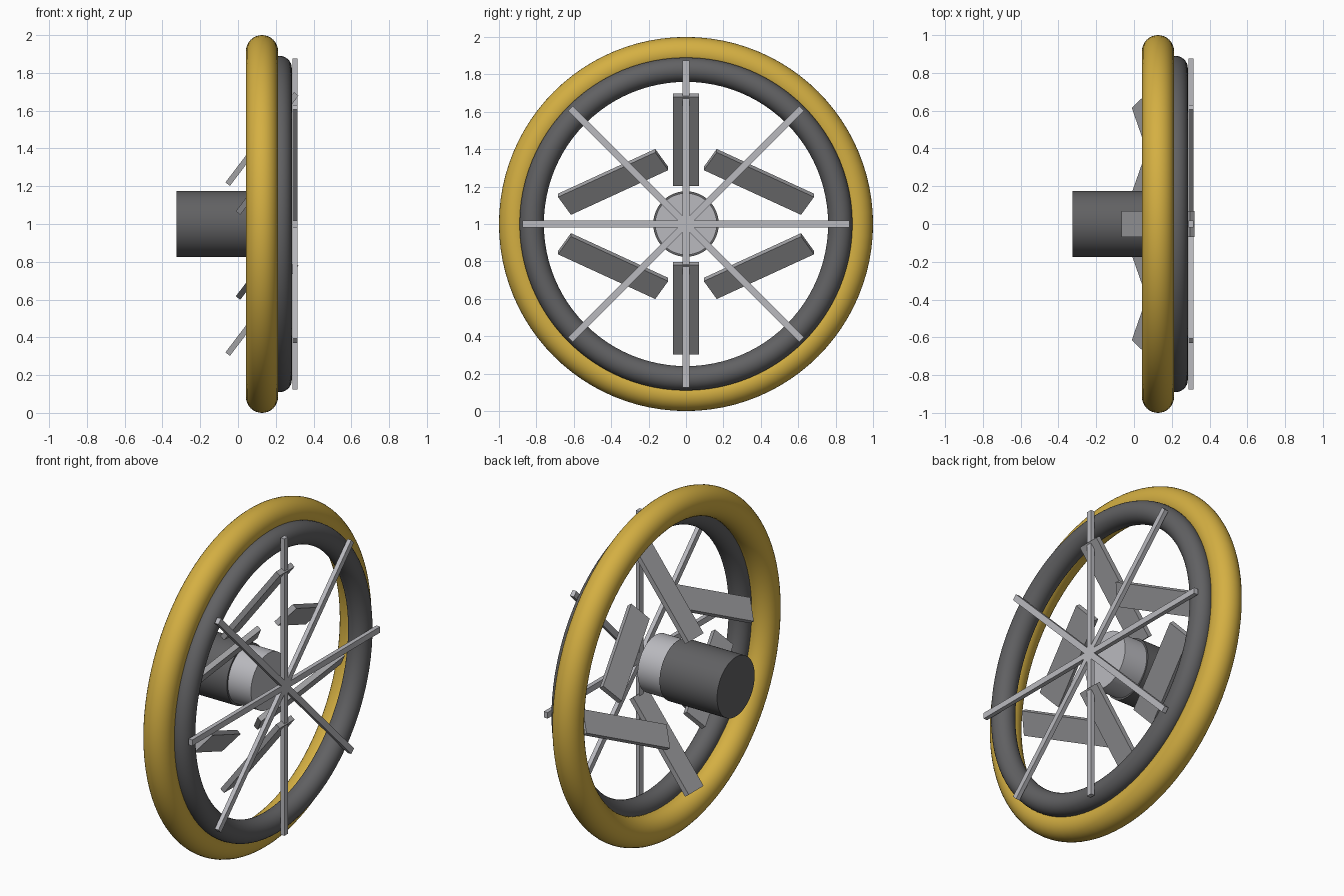
import bpy
from math import pi, sin, cos, radians

cube = bpy.data.objects.get("Cube")
if cube:
    bpy.data.objects.remove(cube, do_unlink=True)


def material(name, color):
    m = bpy.data.materials.new(name)
    m.use_nodes = True
    rgba = (*color, 1)
    m.diffuse_color = rgba
    m.node_tree.nodes["Principled BSDF"].inputs["Base Color"].default_value = rgba
    return m


yellow = material("warm yellow", (0.66, 0.43, 0.055))
charcoal = material("charcoal", (0.12, 0.12, 0.125))
silver = material("light grey metal", (0.49, 0.49, 0.52))
steel = material("blade grey", (0.36, 0.36, 0.375))

HUB_Z = 1.0
RING_X = 0.127


def finish(name, mat, smooth=False):
    obj = bpy.context.object
    obj.name = name
    obj.data.materials.append(mat)
    if smooth:
        bpy.ops.object.shade_smooth_by_angle(angle=radians(35))
    return obj


def ring(name, x, major, minor, mat):
    bpy.ops.mesh.primitive_torus_add(
        location=(x, 0, HUB_Z), rotation=(0, pi / 2, 0),
        major_radius=major, minor_radius=minor,
        major_segments=96, minor_segments=32)
    return finish(name, mat, True)


def drum(name, x0, x1, radius, mat):
    bpy.ops.mesh.primitive_cylinder_add(
        vertices=64, radius=radius, depth=x1 - x0,
        location=((x0 + x1) / 2, 0, HUB_Z), rotation=(0, pi / 2, 0))
    return finish(name, mat, True)


def bar(name, size, location, rotation, mat):
    bpy.ops.mesh.primitive_cube_add(size=1, location=location, rotation=rotation)
    obj = finish(name, mat)
    obj.scale = size
    bpy.ops.object.transform_apply(location=False, rotation=False, scale=True)
    return obj


# Duct rings
ring("outer_ring", RING_X, 0.915, 0.085, yellow)
ring("inner_ring", 0.22, 0.825, 0.065, charcoal)

# Motor and hub
drum("motor", -0.325, 0.05, 0.175, charcoal)
drum("hub", 0.05, 0.2, 0.165, silver)

# Fan blades: all share one pitch about the y axis
for i in range(6):
    a = i * pi / 3
    bar(f"blade_{i + 1}", (0.03, 0.138, 0.6),
        (RING_X, 0.45 * sin(a), HUB_Z + 0.45 * cos(a)),
        (a, 0.65, 0), steel)

# Guard bars crossing the whole opening
for i in range(4):
    bar(f"guard_bar_{i + 1}", (0.025, 0.035, 1.75),
        (0.302, 0, HUB_Z), (i * pi / 4, 0, 0), silver)
